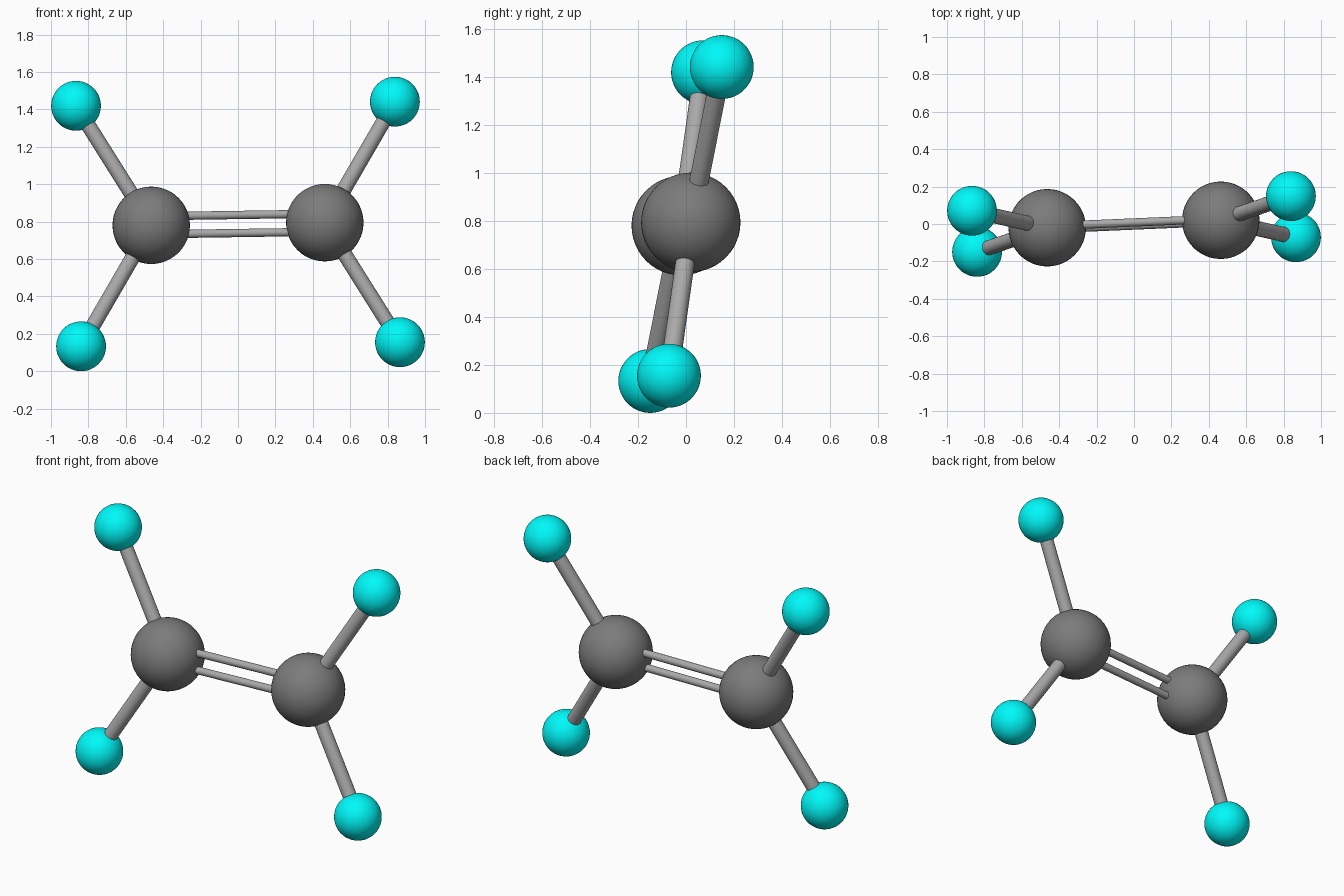
import bpy
from mathutils import Vector

if "Cube" in bpy.data.objects:
    bpy.data.objects.remove(bpy.data.objects["Cube"])

CENTRE = Vector((0, 0, 0.787))


def material(name, rgb):
    m = bpy.data.materials.new(name)
    m.diffuse_color = (*rgb, 1)
    m.use_nodes = True
    m.node_tree.nodes["Principled BSDF"].inputs["Base Color"].default_value = m.diffuse_color
    return m


CYAN = material("cyan", (0, 0.95, 0.95))
DARK = material("dark_grey", (0.2, 0.2, 0.2))
LIGHT = material("light_grey", (0.4, 0.4, 0.4))


def finish(name, mat):
    ob = bpy.context.object
    ob.name = name
    ob.data.materials.append(mat)
    bpy.ops.object.shade_smooth_by_angle()
    return ob


def ball(name, pos, radius, mat):
    bpy.ops.mesh.primitive_uv_sphere_add(segments=48, ring_count=24, radius=radius,
                                         location=CENTRE + pos)
    finish(name, mat)


def rod(name, a, b, radius):
    d = b - a
    bpy.ops.mesh.primitive_cylinder_add(vertices=32, radius=radius, depth=d.length,
                                        location=CENTRE + (a + b) / 2)
    ob = finish(name, LIGHT)
    ob.rotation_mode = 'QUATERNION'
    ob.rotation_quaternion = d.to_track_quat('Z', 'Y')


# Right half offsets; the left half is the same reflected through the centre
inner = Vector((0.464, 0.020, 0.007))
upper = Vector((0.839, 0.149, 0.654))
lower = Vector((0.866, -0.071, -0.632))

for side, s in (("right", 1), ("left", -1)):
    # Large inner ball
    ball(f"large_ball_{side}", inner * s, 0.207, DARK)
    # Small outer balls and the single rods holding them
    for label, p in (("a", upper), ("b", lower)):
        ball(f"small_ball_{side}_{label}", p * s, 0.133, CYAN)
        rod(f"single_rod_{side}_{label}", inner * s, p * s, 0.04)
    # One of the paired thin rods joining the large balls
    shift = (upper - lower).normalized() * 0.049 * s
    rod(f"double_rod_{side}", shift - inner, shift + inner, 0.022)
